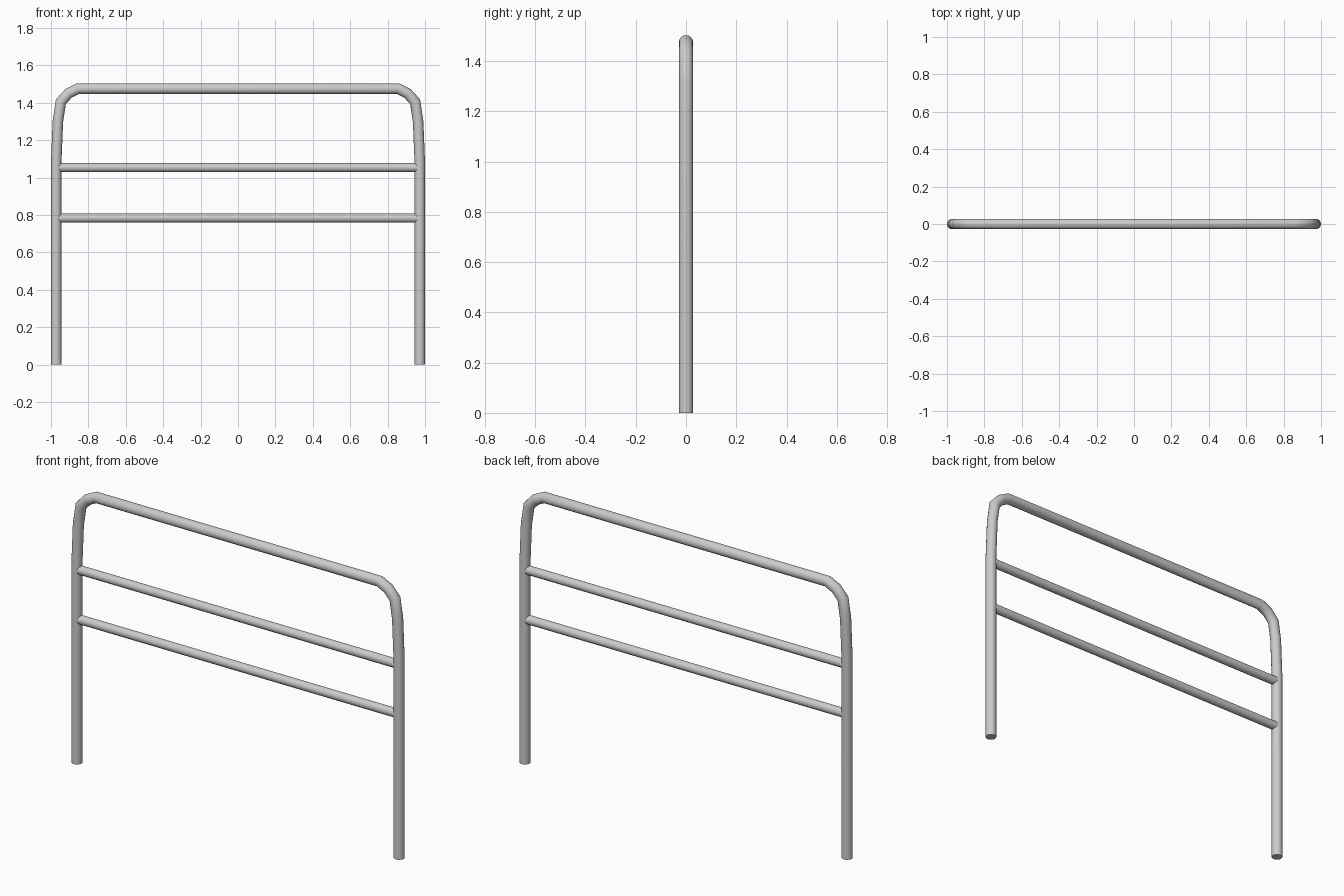
import bpy, bmesh
from math import sin, cos, pi
from mathutils import Vector

if "Cube" in bpy.data.objects:
    bpy.data.objects.remove(bpy.data.objects["Cube"])

SIDES = 16


def tube(name, points, radius):
    """Sweep a capped round tube with mitred joints along a path in the XZ plane."""
    path = [Vector((x, 0, z)) for x, z in points]
    y_axis = Vector((0, 1, 0))
    bm = bmesh.new()
    rings = []
    for i, p in enumerate(path):
        d_in = (p - path[i - 1]).normalized() if i else (path[1] - p).normalized()
        d_out = (path[i + 1] - p).normalized() if i < len(path) - 1 else d_in
        tangent = (d_in + d_out).normalized()
        side = tangent.cross(y_axis) / tangent.dot(d_in)
        rings.append([bm.verts.new(p + radius * (cos(a) * side + sin(a) * y_axis))
                      for a in (2 * pi * k / SIDES for k in range(SIDES))])
    for a, b in zip(rings, rings[1:]):
        for k in range(SIDES):
            n = (k + 1) % SIDES
            bm.faces.new((a[k], a[n], b[n], b[k]))
    bm.faces.new(rings[0])
    bm.faces.new(rings[-1])
    bmesh.ops.recalc_face_normals(bm, faces=bm.faces)
    mesh = bpy.data.meshes.new(name)
    bm.to_mesh(mesh)
    bm.free()
    obj = bpy.data.objects.new(name, mesh)
    bpy.context.collection.objects.link(obj)
    bpy.ops.object.select_all(action='DESELECT')
    obj.select_set(True)
    bpy.context.view_layer.objects.active = obj
    bpy.ops.object.shade_smooth_by_angle(angle=pi / 5)
    return obj


# Bent outer frame: left half of the path, mirrored for the right
half = [(-0.972, 0), (-0.972, 1.08), (-0.963, 1.3), (-0.947, 1.405),
        (-0.907, 1.449), (-0.855, 1.475)]
tube("outer_frame", half + [(-x, z) for x, z in reversed(half)], 0.028)

# Two straight cross rails running between the posts
for name, z in (("upper_rail", 1.053), ("lower_rail", 0.783)):
    tube(name, [(-0.965, z), (0.965, z)], 0.024)
